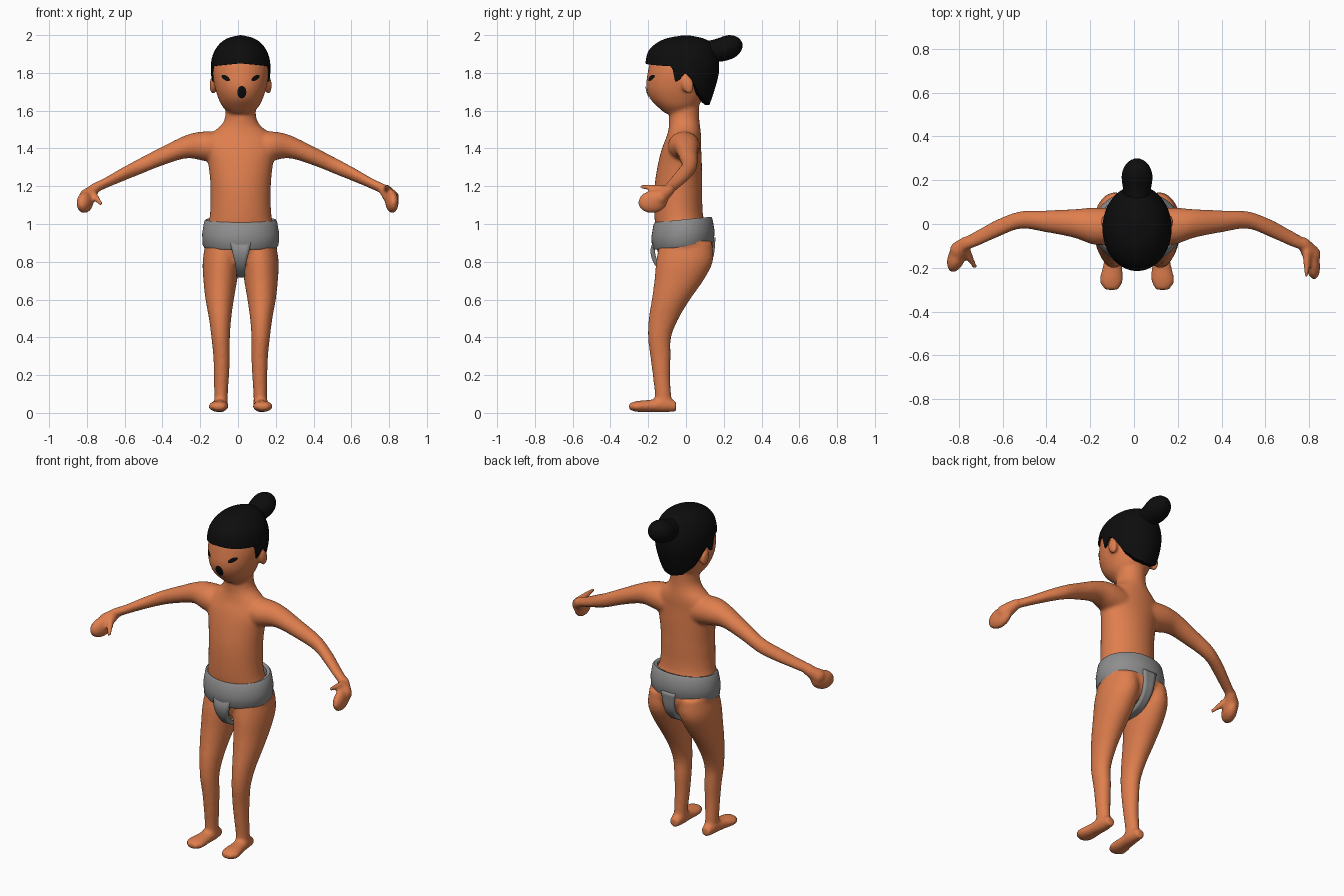
import bpy, bmesh
from math import sin, cos, pi, radians, degrees
from mathutils import Vector, Matrix, Euler
from mathutils.bvhtree import BVHTree

cube = bpy.data.objects.get("Cube")
if cube:
    bpy.data.objects.remove(cube)

MID = 0.014  # symmetry plane of the body


def material(name, rgb, rough=0.7):
    m = bpy.data.materials.new(name)
    m.use_nodes = True
    m.diffuse_color = (*rgb, 1)
    node = next(n for n in m.node_tree.nodes if n.type == 'BSDF_PRINCIPLED')
    node.inputs["Base Color"].default_value = (*rgb, 1)
    node.inputs["Roughness"].default_value = rough
    return m


SKIN = material("warm_skin", (0.74, 0.21, 0.075))
BLACK = material("black", (0.004, 0.004, 0.004))
GREY = material("grey_cloth", (0.27, 0.27, 0.27))


def finish(bm, name, mat, angle=60):
    bmesh.ops.recalc_face_normals(bm, faces=bm.faces)
    me = bpy.data.meshes.new(name)
    bm.to_mesh(me)
    bm.free()
    me.materials.append(mat)
    ob = bpy.data.objects.new(name, me)
    bpy.context.collection.objects.link(ob)
    bpy.ops.object.select_all(action='DESELECT')
    ob.select_set(True)
    bpy.context.view_layer.objects.active = ob
    bpy.ops.object.shade_smooth_by_angle(angle=radians(angle))
    return ob


def sample(rows, t):
    """Smooth interpolation of section rows, keyed by their first value."""
    i = 0
    while i < len(rows) - 2 and t > rows[i + 1][0]:
        i += 1
    a, b = rows[i], rows[i + 1]
    p, q = rows[max(i - 1, 0)], rows[min(i + 2, len(rows) - 1)]
    h = b[0] - a[0]
    u = (t - a[0]) / h
    out = []
    for k in range(1, len(a)):
        m0 = (b[k] - p[k]) / (b[0] - p[0]) * h
        m1 = (q[k] - a[k]) / (q[0] - a[0]) * h
        out.append((2*u**3 - 3*u**2 + 1) * a[k] + (u**3 - 2*u**2 + u) * m0
                   + (3*u**2 - 2*u**3) * b[k] + (u**3 - u**2) * m1)
    return out


def bridge(bm, rings):
    for r0, r1 in zip(rings, rings[1:]):
        n = len(r0)
        for j in range(n):
            bm.faces.new((r0[j], r0[(j+1) % n], r1[(j+1) % n], r1[j]))


def loft(bm, rows, axis, side=1, mid=0.0, steps=30, n=36):
    """Elliptic sections (t, centre, centre, radius, radius) along an axis."""
    rings = []
    for s in range(steps + 1):
        t = rows[0][0] + (rows[-1][0] - rows[0][0]) * s / steps
        c1, c2, r1, r2 = sample(rows, t)
        ring = []
        for j in range(n):
            co = [c1 + r1 * cos(2*pi*j/n), c2 + r2 * sin(2*pi*j/n)]
            co.insert(axis, t)
            co[0] = mid + side * (co[0] - mid)
            ring.append(bm.verts.new(co))
        rings.append(ring)
    bridge(bm, rings)
    bm.faces.new(rings[0])
    bm.faces.new(rings[-1])


def ball(bm, loc, radii, rot=(0, 0, 0)):
    m = (Matrix.Translation(loc) @ Euler([radians(a) for a in rot]).to_matrix().to_4x4()
         @ Matrix.Diagonal((*radii, 1)))
    bmesh.ops.create_uvsphere(bm, u_segments=24, v_segments=16, radius=1, matrix=m)


def limb(bm, a, b, r0, r1):
    a, b = Vector(a), Vector(b)
    for i in range(9):
        r = r0 + (r1 - r0) * i / 8
        ball(bm, a.lerp(b, i / 8), (r, r, r))


# --- skin: torso, head, legs, feet, arms and hands fused into one surface ---
bm = bmesh.new()
loft(bm, [(.79, MID, -.01, .12, .12), (.88, MID, -.005, .196, .152), (.95, MID, -.012, .192, .143),
          (1.03, MID, -.037, .165, .13), (1.2, MID, -.04, .16, .126), (1.32, MID, -.032, .172, .116),
          (1.41, MID, -.022, .19, .102), (1.47, MID, -.01, .165, .09), (1.52, MID, -.008, .105, .082),
          (1.56, MID, -.01, .083, .08), (1.63, MID, -.01, .08, .08)], 2)
loft(bm, [(1.585, MID, -.04, .06, .07), (1.62, MID, -.045, .095, .105), (1.66, MID, -.05, .116, .138),
          (1.72, MID, -.05, .136, .16), (1.8, MID, -.04, .148, .163), (1.87, MID, -.03, .14, .155),
          (1.93, MID, -.02, .11, .12), (1.97, MID, -.01, .05, .05)], 2)
leg = [(.04, .118, -.12, .036, .045), (.1, .118, -.122, .036, .043), (.2, .115, -.13, .04, .046),
       (.3, .115, -.135, .044, .054), (.4, .12, -.14, .049, .061), (.5, .123, -.118, .059, .079),
       (.6, .125, -.08, .075, .101), (.7, .122, -.038, .089, .129), (.8, .117, -.008, .098, .15),
       (.9, .11, 0, .09, .14)]
foot = [(-.302, .13, .034, .03, .016), (-.265, .132, .034, .052, .028), (-.18, .125, .038, .043, .033),
        (-.11, .12, .045, .038, .042), (-.052, .12, .034, .028, .026)]
arm = [(.08, -.01, 1.40, .08, .085), (.18, -.01, 1.412, .085, .078), (.27, .002, 1.41, .066, .062),
       (.4, .012, 1.36, .05, .05), (.52, .018, 1.305, .04, .043), (.62, -.018, 1.258, .041, .036),
       (.71, -.062, 1.213, .037, .029), (.78, -.095, 1.18, .03, .029)]
for s in (1, -1):
    loft(bm, leg, 2, s, MID)
    loft(bm, foot, 1, s, MID)
    loft(bm, arm, 0, s)
    ball(bm, (MID + s * .147, .01, 1.735), (.018, .032, .048), (12, 0, 0))
# left hand, turned edge-on to the front
limb(bm, (.775, -.09, 1.18), (.812, -.14, 1.14), .03, .042)
ball(bm, (.815, -.175, 1.118), (.034, .08, .06), (8, 0, 8))
limb(bm, (.79, -.13, 1.185), (.788, -.232, 1.197), .022, .012)
# right hand, palm down
limb(bm, (-.765, -.085, 1.18), (-.8, -.12, 1.145), .03, .042)
ball(bm, (-.81, -.15, 1.115), (.04, .075, .056), (15, 0, -20))
limb(bm, (-.77, -.12, 1.16), (-.727, -.195, 1.108), .023, .012)
skin = finish(bm, "body_skin", SKIN, 180)
mod = skin.modifiers.new("fuse", 'REMESH')
mod.mode = 'VOXEL'
mod.voxel_size = 0.009
mod.use_smooth_shade = True
mod = skin.modifiers.new("soften", 'SMOOTH')
mod.factor = 0.5
mod.iterations = 8

# --- eyes and mouth: thin plates laid on the face ---
deps = bpy.context.evaluated_depsgraph_get()
tree = BVHTree.FromObject(skin, deps)


def face_plate(name, x, z, w, h, tilt):
    bm = bmesh.new()
    n, rings = 24, []
    for k in (1, .75, .5, .25, .05):
        ring = []
        for j in range(n):
            a = 2 * pi * j / n
            u, v = k * w * cos(a), k * h * sin(a)
            px, pz = x + u * cos(tilt) - v * sin(tilt), z + u * sin(tilt) + v * cos(tilt)
            hit = tree.ray_cast(Vector((px, -1, pz)), Vector((0, 1, 0)))[0]
            ring.append(bm.verts.new((px, (hit.y if hit else -.2) - .005, pz)))
        rings.append(ring)
    bridge(bm, rings)
    bm.faces.new(rings[-1])
    return finish(bm, name, BLACK)


for s, label in ((1, "left"), (-1, "right")):
    face_plate(label + "_eye", MID + s * .079, 1.773, .025, .012, s * radians(33))
face_plate("mouth", .02, 1.698, .024, .033, 0)

# --- hair cap with a hairline that drops at the temples and nape ---
cap = [(1.62, MID, .005, .1, .115), (1.7, MID, -.02, .14, .168), (1.8, MID, -.02, .157, .194),
       (1.87, MID, -.02, .154, .192), (1.92, MID, -.02, .136, .176), (1.96, MID, -.01, .105, .142),
       (1.985, MID, -.005, .065, .09), (1.998, MID, 0, .015, .02)]
hairline = [(0, 1.85), (60, 1.837), (74, 1.835), (79, 1.75), (86, 1.765), (95, 1.80),
            (105, 1.77), (122, 1.69), (145, 1.643), (180, 1.63)]


def line_height(deg):
    for (a, za), (b, zb) in zip(hairline, hairline[1:]):
        if deg <= b:
            return za + (zb - za) * (deg - a) / (b - a)
    return hairline[-1][1]


bm = bmesh.new()
N, STEPS = 96, 24
rings = []
for i in range(-1, STEPS + 1):
    t = max(i, 0) / STEPS
    k = 0.8 if i < 0 else 1  # inner lip hidden in the head
    ring = []
    for j in range(N):
        a = 2 * pi * j / N
        low = line_height(min(degrees(a), 360 - degrees(a)))
        z = low + (1.998 - low) * (1 - (1 - t) ** 2)
        cx, cy, rx, ry = sample(cap, z)
        ring.append(bm.verts.new((cx + k * rx * sin(a), cy - k * ry * cos(a), z)))
    rings.append(ring)
bridge(bm, rings)
bm.faces.new(rings[-1])
bm.faces.new(rings[0])
finish(bm, "hair_cap", BLACK)

bm = bmesh.new()
loft(bm, [(.06, MID, 1.91, .05, .05), (.15, MID, 1.917, .062, .06), (.22, MID, 1.933, .07, .066),
          (.265, MID, 1.94, .056, .053), (.29, MID, 1.943, .032, .03), (.3, MID, 1.944, .008, .008)], 1)
finish(bm, "hair_bun", BLACK)

# --- belt: rounded band swept around the hips, raised at the back ---
profile = [(-.03, .885), (-.008, .88), (0, .89), (.003, .95), (-.008, 1.015),
           (-.016, 1.025), (-.034, 1.02), (-.036, .95)]
bm = bmesh.new()
loops = []
for dr, z in profile + profile[:1]:
    ring = []
    for j in range(64):
        a = 2 * pi * j / 64
        y = -.016 + (.164 + dr) * sin(a)
        ring.append(bm.verts.new((MID + (.201 + dr) * cos(a), y, z + .1 * y)))
    loops.append(ring)
bridge(bm, loops)
bmesh.ops.remove_doubles(bm, verts=bm.verts, dist=1e-5)
finish(bm, "belt", GREY, 50)

# --- loincloth strap passing between the legs ---
strap = [(0, -.15, .93, .062), (1, -.176, .86, .046), (2, -.155, .79, .028), (3, -.1, .74, .022),
         (4, -.02, .728, .022), (5, .07, .75, .024), (6, .13, .82, .03), (7, .145, .93, .045)]
bm = bmesh.new()
prev = None
for i in range(43):
    y, z, w = sample(strap, i / 6)
    row = [bm.verts.new((MID + w * u, y, z)) for u in (-1, -.5, 0, .5, 1)]
    if prev:
        for j in range(4):
            bm.faces.new((prev[j], prev[j+1], row[j+1], row[j]))
    prev = row
cloth = finish(bm, "loincloth_strap", GREY, 50)
mod = cloth.modifiers.new("thickness", 'SOLIDIFY')
mod.thickness = 0.024
mod.offset = 0
